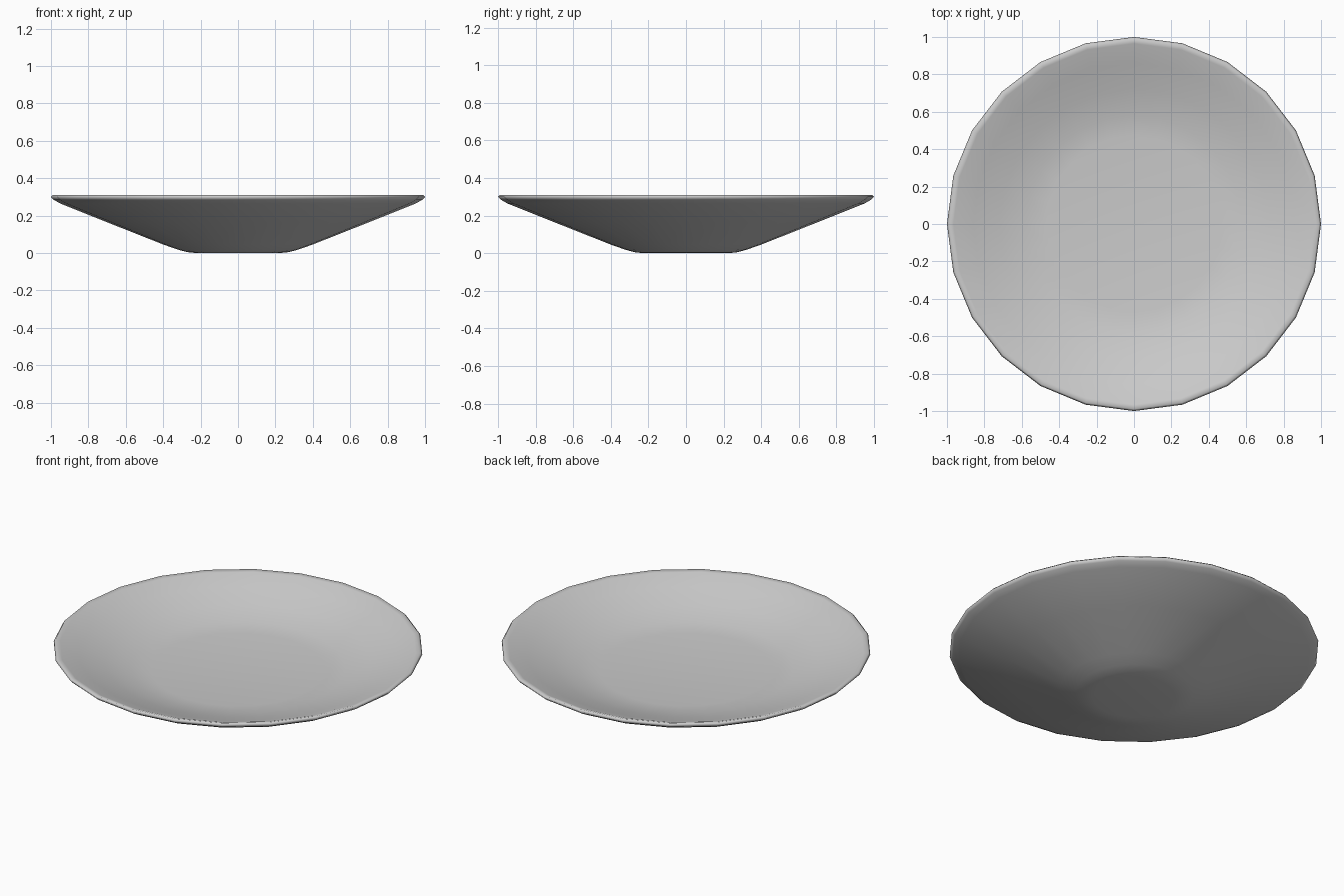
import bpy, bmesh
from math import tau

cube = bpy.data.objects.get("Cube")
if cube:
    bpy.data.objects.remove(cube, do_unlink=True)

SIDES = 24

# Plain grey glaze
glaze = bpy.data.materials.new("grey_glaze")
glaze.use_nodes = True
colour = (0.6, 0.6, 0.6, 1)
glaze.diffuse_color = colour
glaze.node_tree.nodes["Principled BSDF"].inputs["Base Color"].default_value = colour

# Half section (radius, height): underside, rounded rim, then the hollow
profile = [
    (0, 0), (0.22, 0), (0.27, 0.005), (0.32, 0.018), (0.4, 0.046),
    (0.7, 0.165), (0.95, 0.265), (0.985, 0.285), (1, 0.3), (0.99, 0.31),
    (0.965, 0.304), (0.86, 0.266), (0.72, 0.22), (0.58, 0.182),
    (0.47, 0.17), (0, 0.17),
]

# Turn the section around the vertical axis
bm = bmesh.new()
verts = [bm.verts.new((r, 0, z)) for r, z in profile]
edges = [bm.edges.new(pair) for pair in zip(verts, verts[1:])]
bmesh.ops.spin(bm, geom=verts + edges, cent=(0, 0, 0), axis=(0, 0, 1),
               angle=tau, steps=SIDES, use_merge=False)
bmesh.ops.remove_doubles(bm, verts=bm.verts, dist=0.0005)
bmesh.ops.recalc_face_normals(bm, faces=bm.faces)
for face in bm.faces:
    face.smooth = True

mesh = bpy.data.meshes.new("shallow_dish")
bm.to_mesh(mesh)
bm.free()
mesh.materials.append(glaze)
dish = bpy.data.objects.new("shallow_dish", mesh)
bpy.context.collection.objects.link(dish)
